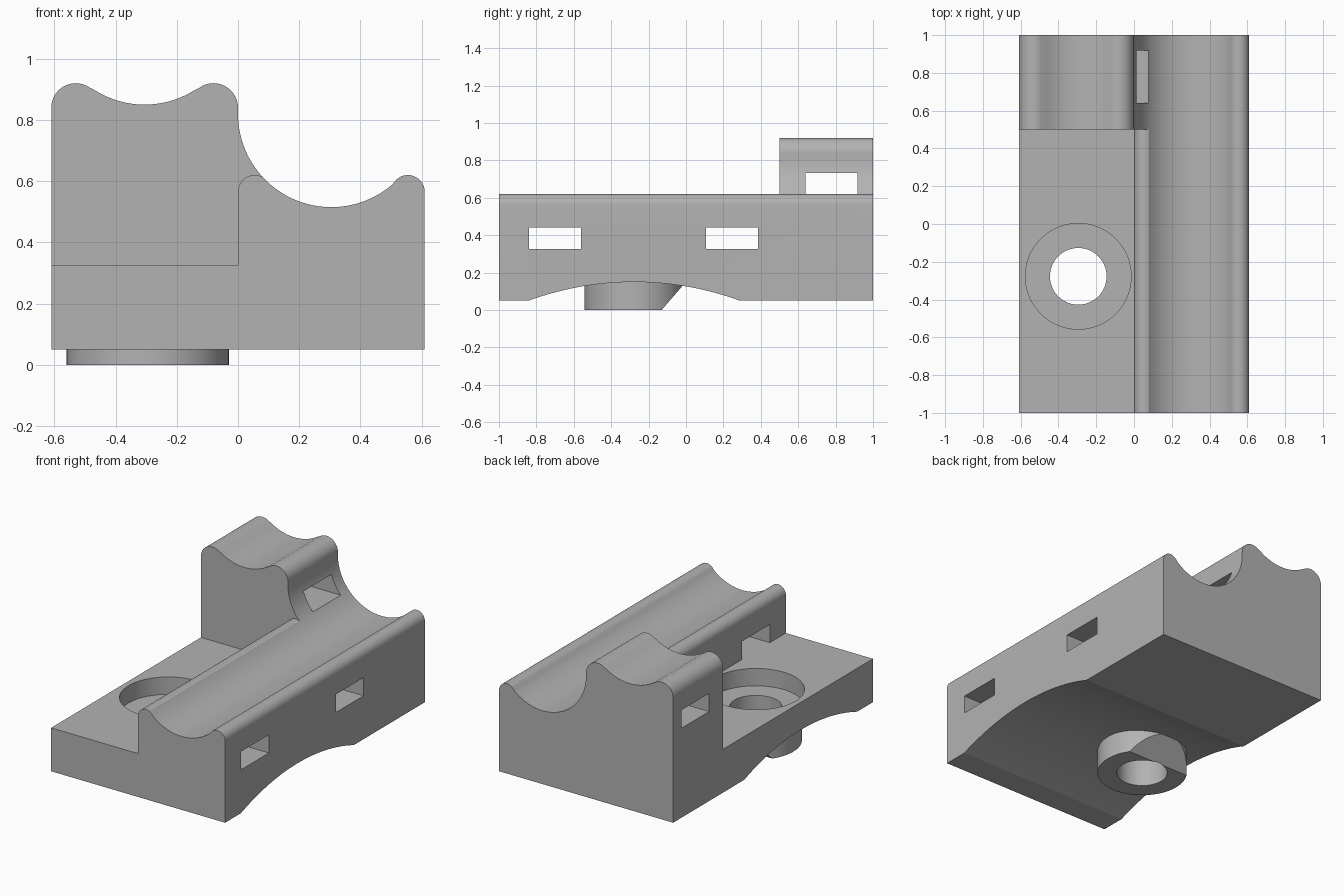
import bpy, bmesh
from math import cos, sin, radians, degrees, atan2
from mathutils import Vector

if "Cube" in bpy.data.objects:
    bpy.data.objects.remove(bpy.data.objects["Cube"], do_unlink=True)

grey = bpy.data.materials.new("plain grey")
grey.use_nodes = True
grey.diffuse_color = (0.45, 0.45, 0.45, 1)
grey.node_tree.nodes["Principled BSDF"].inputs["Base Color"].default_value = grey.diffuse_color


def finish(bm, name):
    bmesh.ops.recalc_face_normals(bm, faces=bm.faces)
    mesh = bpy.data.meshes.new(name)
    bm.to_mesh(mesh)
    bm.free()
    mesh.materials.append(grey)
    ob = bpy.data.objects.new(name, mesh)
    bpy.context.collection.objects.link(ob)
    return ob


def prism(name, profile, axis, start, end):
    """Extrude a profile: (x, z) along y, or (y, z) along x."""
    bm = bmesh.new()
    if axis == "y":
        points = [(a, start, b) for a, b in profile]
        move = (0, end - start, 0)
    else:
        points = [(start, a, b) for a, b in profile]
        move = (end - start, 0, 0)
    face = bm.faces.new([bm.verts.new(p) for p in points])
    out = bmesh.ops.extrude_face_region(bm, geom=[face], use_keep_orig=True)
    bmesh.ops.translate(bm, vec=move, verts=[v for v in out["geom"] if isinstance(v, bmesh.types.BMVert)])
    return finish(bm, name)


def cylinder(name, radius, bottom, top, slant=False):
    bm = bmesh.new()
    bmesh.ops.create_cone(bm, cap_ends=True, segments=72, radius1=radius, radius2=radius, depth=top - bottom)
    bmesh.ops.translate(bm, vec=(HOLE_X, HOLE_Y, (top + bottom) / 2), verts=bm.verts)
    if slant:
        cut = bmesh.ops.bisect_plane(bm, geom=bm.verts[:] + bm.edges[:] + bm.faces[:],
                                     plane_co=(0, -0.13, 0), plane_no=Vector((0, 1, -0.86)), clear_outer=True)
        bmesh.ops.edgeloop_fill(bm, edges=[e for e in cut["geom_cut"] if isinstance(e, bmesh.types.BMEdge)])
    return finish(bm, name)


def arc(center, radius, a0, a1, steps):
    angles = [radians(a0 + (a1 - a0) * i / steps) for i in range(steps + 1)]
    return [(center[0] + radius * cos(a), center[1] + radius * sin(a)) for a in angles]


def combine(target, tool, operation="DIFFERENCE"):
    mod = target.modifiers.new("cut", "BOOLEAN")
    mod.operation, mod.solver, mod.object = operation, "EXACT", tool
    bpy.ops.object.select_all(action="DESELECT")
    bpy.context.view_layer.objects.active = target
    target.select_set(True)
    bpy.ops.object.modifier_apply(modifier=mod.name)
    bpy.data.objects.remove(tool, do_unlink=True)


def angle_to(a, b):
    return degrees(atan2(b[1] - a[1], b[0] - a[0]))


HALF, BASE, DECK = 0.61, 0.05, 0.325
HOLE_X, HOLE_Y = -0.295, -0.277
GROOVE = 0.305
high, low = (-GROOVE, 1.155), (GROOVE, 0.82)      # groove centres
HIGH_LIP, LOW_LIP = 0.08, 0.055                   # rounded lip radii
lip_a, lip_b = (-HALF + HIGH_LIP, 0.84), (-HIGH_LIP, 0.84)
lip_c, lip_d = (LOW_LIP, 0.565), (HALF - LOW_LIP, 0.565)

# Body: full-length section with both grooves
ta, tb = angle_to(lip_a, high), angle_to(lip_b, high)
tc, td = angle_to(lip_c, low), angle_to(lip_d, low)
section = [(-HALF, BASE)]
section += arc(lip_a, HIGH_LIP, 180, ta, 14)
section += arc(high, GROOVE, ta + 180, tb + 180, 24)[1:-1]
section += arc(lip_b, HIGH_LIP, tb, 0, 14)
section += arc(low, GROOVE, 180, tc + 180, 18)
section += arc(low, GROOVE, tc + 180, td + 180, 24)[1:-1]
section += arc(lip_d, LOW_LIP, td, 0, 14)
section += [(HALF, BASE)]
body = prism("cradle_block", section, "y", -1, 1)

# Lower deck and front rail lip
void = [(-0.8, DECK), (0, DECK)] + arc(lip_c, LOW_LIP, 180, tc, 14)[:-1]
void += arc(low, GROOVE, tc + 180, tc + 180, 1)[:1] + [(0.2, 1.1), (-0.8, 1.1)]
combine(body, prism("deck_cutter", void, "y", -1.2, 0.5))

# Arched underside
rise, half_span = 0.1, 0.565
radius = (half_span ** 2 + rise ** 2) / (2 * rise)
center = (HOLE_Y, BASE + rise - radius)
sweep = degrees(atan2(half_span, radius - rise))
arch = arc(center, radius, 90 + sweep, 90 - sweep, 28)
arch += [(HOLE_Y + half_span, -0.1), (HOLE_Y - half_span, -0.1)]
combine(body, prism("arch_cutter", arch, "x", -0.8, 0.8))

# Slanted boss, counterbore and through hole
combine(body, cylinder("boss", 0.265, 0, 0.185, slant=True), "UNION")
combine(body, cylinder("counterbore_cutter", 0.28, 0.215, 0.45))
combine(body, cylinder("hole_cutter", 0.15, -0.1, 0.5))

# Strap slots
for y, z, x0 in ((-0.84, DECK, -0.02), (0.108, DECK, -0.02), (0.64, 0.617, -0.8)):
    slot = [(y, z), (y + 0.278, z), (y + 0.278, z + 0.115), (y, z + 0.115)]
    x1 = 0.8 if x0 > -0.5 else 0.2
    combine(body, prism("slot_cutter", slot, "x", x0, x1))

bpy.ops.object.shade_smooth_by_angle(angle=radians(15))
